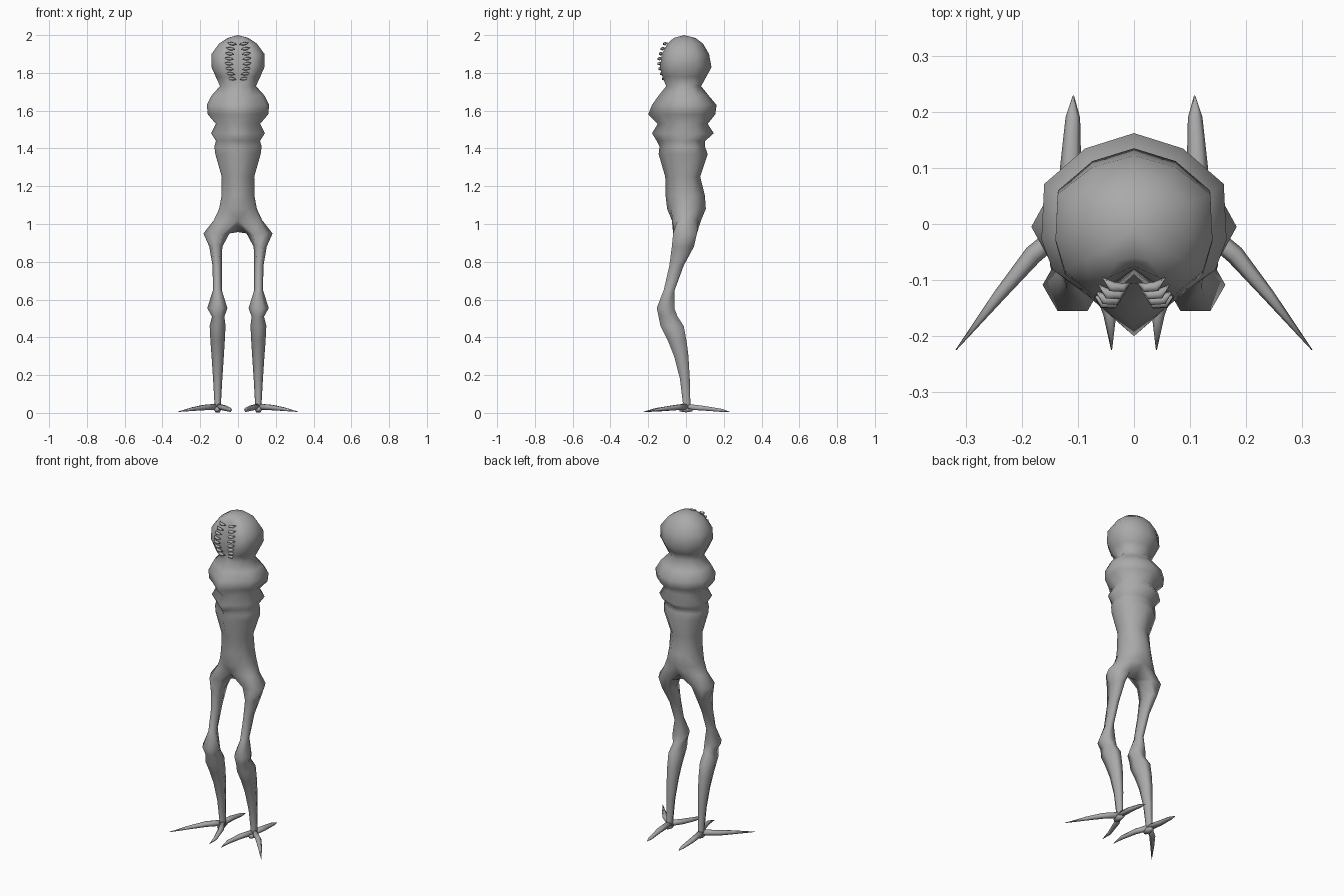
import bpy, bmesh, math
from mathutils import Vector

if "Cube" in bpy.data.objects:
    bpy.data.objects.remove(bpy.data.objects["Cube"])

skin = bpy.data.materials.new("grey_skin")
skin.diffuse_color = (0.4, 0.4, 0.4, 1)
skin.use_nodes = True
skin.node_tree.nodes["Principled BSDF"].inputs["Base Color"].default_value = skin.diffuse_color


def finish(name, bm):
    """Turn the right half into a smooth, mirrored object."""
    bmesh.ops.recalc_face_normals(bm, faces=bm.faces)
    mesh = bpy.data.meshes.new(name)
    bm.to_mesh(mesh)
    bm.free()
    mesh.materials.append(skin)
    mesh.shade_smooth()
    ob = bpy.data.objects.new(name, mesh)
    bpy.context.collection.objects.link(ob)
    mod = ob.modifiers.new("mirror", 'MIRROR')
    mod.use_clip = True
    mod.merge_threshold = 0.0005
    return ob


def strip(bm, a, b, closed):
    """Quads between two equally long rows of vertices."""
    n = len(a)
    for i in range(n if closed else n - 1):
        j = (i + 1) % n
        bm.faces.new((a[i], a[j], b[j], b[i]))


def spike(bm, path, sides=6):
    """Tapered spike: path holds (position, half width, half height)."""
    pts = [Vector(p) for p, w, h in path]
    rows = []
    for i, (p, w, h) in enumerate(path):
        d = (pts[min(i + 1, len(pts) - 1)] - pts[max(i - 1, 0)]).normalized()
        side = d.cross(Vector((0, 0, 1))).normalized()
        up = side.cross(d)
        rows.append([bm.verts.new(pts[i] + side * w * math.cos(t) + up * h * math.sin(t))
                     for t in (math.tau * k / sides for k in range(sides))])
    for a, b in zip(rows, rows[1:]):
        strip(bm, a, b, True)
    bm.faces.new(rows[0])
    bm.faces.new(rows[-1])


# Head and torso rings: height, half width, back, front, front centre
TORSO = [
    (1.985, .055, .05, -.065, -.06),
    (1.955, .10, .09, -.098, -.075),
    (1.90, .14, .122, -.128, -.08),
    (1.83, .14, .135, -.138, -.08),
    (1.78, .118, .108, -.125, -.085),
    (1.73, .095, .08, -.09, -.105),
    (1.68, .14, .12, -.105, -.145),
    (1.63, .165, .162, -.125, -.18),
    (1.58, .16, .155, -.13, -.20),
    (1.53, .117, .115, -.10, -.15),
    (1.48, .142, .147, -.12, -.18),
    (1.44, .117, .102, -.105, -.155),
    (1.41, .125, .10, -.105, -.14),
    (1.37, .12, .115, -.105, -.145),
    (1.25, .086, .075, -.085, -.11),
    (1.15, .087, .10, -.085, -.108),
    (1.08, .10, .105, -.08, -.10),
    (1.02, .128, .08, -.07, -.075),
]
# Leg rings: height, inner x, outer x, front y, back y
LEG = [
    (.95, .045, .183, -.068, .058),
    (.88, .083, .152, -.075, .042),
    (.78, .086, .135, -.088, -.012),
    (.65, .086, .132, -.118, -.06),
    (.555, .056, .163, -.155, -.062),
    (.51, .072, .138, -.145, -.045),
    (.46, .066, .15, -.135, -.012),
    (.38, .07, .146, -.095, .003),
    (.30, .075, .14, -.063, .013),
    (.18, .083, .132, -.032, .02),
    (.055, .09, .125, -.017, .023),
    (.02, .088, .13, -.02, .028),
]

# Body: torso half, crotch and leg in one skin
bm = bmesh.new()
rows = []
for z, hw, yb, yf, yc in TORSO:
    half = [(0, yb), (.53 * hw, .83 * yb), (.97 * hw, .44 * yb), (hw, .22 * yf),
            (.88 * hw, .65 * yf), (.5 * hw, yf), (0, yc)]
    rows.append([bm.verts.new((x, y, z)) for x, y in half])
for a, b in zip(rows, rows[1:]):
    strip(bm, a, b, False)
crown = bm.verts.new((0, -.01, 2.0))
for a, b in zip(rows[0], rows[0][1:]):
    bm.faces.new((a, b, crown))

legs = []
for z, xi, xo, yf, yb in LEG:
    xa, xb, ym = xi + .25 * (xo - xi), xo - .25 * (xo - xi), (yf + yb) / 2
    legs.append([bm.verts.new((x, y, z)) for x, y in
                 ((xa, yb), (xb, yb), (xo, ym), (xb, yf), (xa, yf), (xi, ym))])
for a, b in zip(legs, legs[1:]):
    strip(bm, a, b, True)
bm.faces.new(legs[-1])

# Join the eight hip vertices to the six leg vertices
hip = rows[-1] + [bm.verts.new((0, -.005, .957))]
to_leg = (0, 0, 1, 2, 3, 4, 4, 5)
for i in range(8):
    j = (i + 1) % 8
    a, b = legs[0][to_leg[i]], legs[0][to_leg[j]]
    bm.faces.new((hip[i], hip[j], b) if a == b else (hip[i], hip[j], b, a))
finish("body_and_legs", bm)

# Toes: outer, inner and back claws
bm = bmesh.new()
spike(bm, [((.10, .012, .034), .016, .018), ((.18, -.055, .028), .017, .016),
           ((.24, -.127, .02), .011, .011), ((.317, -.224, .006), .001, .001)])
spike(bm, [((.112, .01, .034), .016, .018), ((.07, -.07, .026), .017, .015),
           ((.043, -.16, .016), .012, .011), ((.04, -.224, .006), .001, .001)])
spike(bm, [((.108, -.01, .034), .018, .018), ((.113, .10, .024), .019, .014),
           ((.109, .19, .013), .013, .009), ((.108, .229, .006), .001, .001)])
# Foot pad reaching the ground
spike(bm, [((.108, -.035, .018), .012, .012), ((.108, .0, .02), .022, .02),
           ((.108, .035, .018), .012, .012)])
finish("toes", bm)

# Teeth: a column of small spindles on each side of the mouth cleft
bm = bmesh.new()
for i in range(8):
    t = i / 7
    bulge = math.sin(math.pi * (.12 + .8 * t))
    z = 1.77 + .185 * t
    x = .026 + .022 * bulge
    y = -.098 - .04 * bulge
    spike(bm, [((x + .024, y + .012, z + .004), .001, .001),
               ((x + .008, y - .004, z), .010, .009),
               ((x - .012, y - .006, z - .002), .009, .008),
               ((x - .024, y + .002, z - .005), .001, .001)], 5)
finish("teeth", bm)
